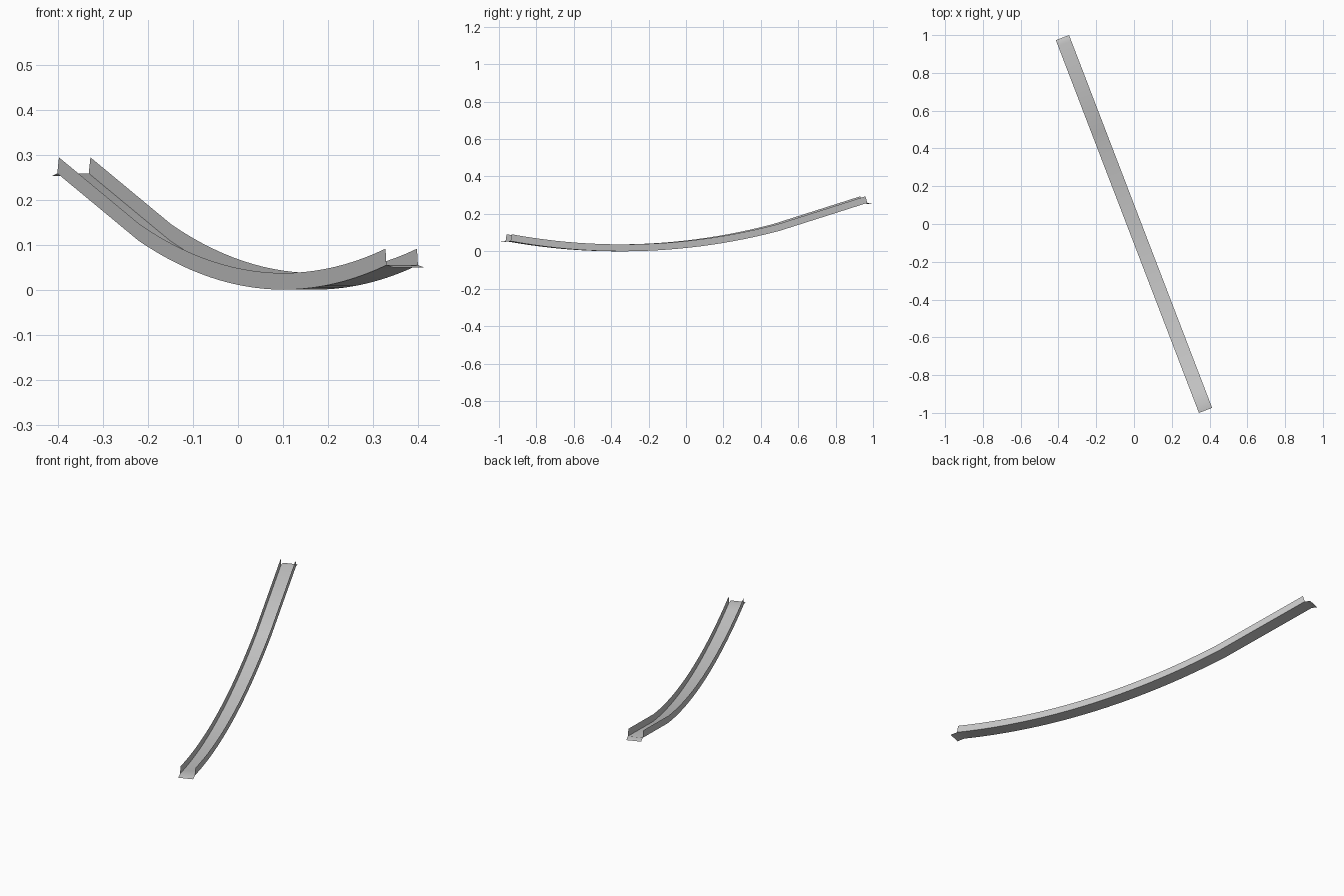
import bpy, bmesh, math
from mathutils import Vector

if "Cube" in bpy.data.objects:
    bpy.data.objects.remove(bpy.data.objects["Cube"])

A = math.radians(21.0)
D = Vector((-math.sin(A), math.cos(A), 0))   # along the channel
N = Vector((math.cos(A), math.sin(A), 0))    # across the channel
UP = Vector((0, 0, 1))
HALF_W, WALL_H = 0.0375, 0.037
S_LOW, S_KINK, S_HIGH, S_MIN = -1.019, 0.52, 1.024, -0.38
R = 3.77

# side profile: circular sag, then a straight run up to the high end
SEG = 24
path = []
for i in range(SEG + 1):
    s = S_LOW + (S_KINK - S_LOW) * i / SEG
    path.append((s, R - math.sqrt(R * R - (s - S_MIN) ** 2)))
path.append((S_HIGH, path[-1][1] + 0.297 * (S_HIGH - S_KINK)))


def point(s, z, side):
    return D * s + UP * z + N * (side * HALF_W)


def offset_path():
    """Wall top edge: the path shifted along its local normal."""
    out = []
    for i, (s, z) in enumerate(path):
        a, b = path[max(i - 1, 0)], path[min(i + 1, len(path) - 1)]
        t = math.atan2(b[1] - a[1], b[0] - a[0])
        out.append((s - WALL_H * math.sin(t), z + WALL_H * math.cos(t)))
    return out


def make_strip(name, row_a, row_b):
    bm = bmesh.new()
    va = [bm.verts.new(p) for p in row_a]
    vb = [bm.verts.new(p) for p in row_b]
    for i in range(len(va) - 1):
        bm.faces.new((va[i], vb[i], vb[i + 1], va[i + 1]))
    me = bpy.data.meshes.new(name)
    bm.to_mesh(me)
    bm.free()
    ob = bpy.data.objects.new(name, me)
    bpy.context.collection.objects.link(ob)
    bpy.ops.object.select_all(action='DESELECT')
    ob.select_set(True)
    bpy.context.view_layer.objects.active = ob
    bpy.ops.object.shade_smooth_by_angle(angle=math.radians(30))
    return ob


# channel floor with a drooping lip at both ends
lip_low = (-1.057, path[0][1] - 0.005)
lip_high = (1.057, path[-1][1] - 0.006)
floor = [lip_low] + path + [lip_high]
make_strip("channel_floor", [point(s, z, -1) for s, z in floor],
           [point(s, z, 1) for s, z in floor])

# side walls
top = offset_path()
for side, name in ((-1, "left_wall"), (1, "right_wall")):
    low_row = [point(s, z, side) for s, z in path]
    top_row = [point(s, z, side) for s, z in top]
    rows = (top_row, low_row) if side < 0 else (low_row, top_row)
    make_strip(name, *rows)
